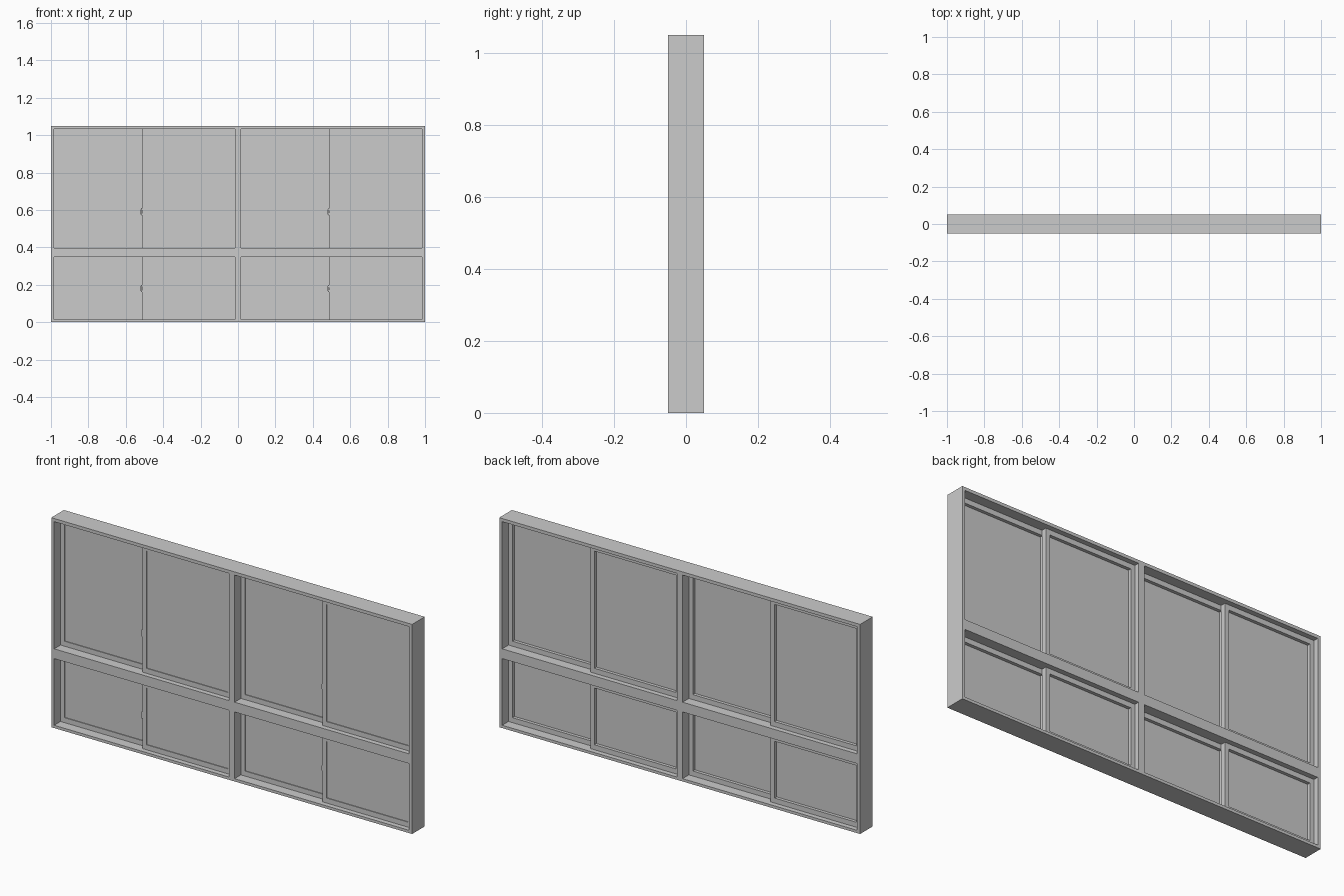
import bpy, bmesh, math
from mathutils import Vector

if "Cube" in bpy.data.objects:
    bpy.data.objects.remove(bpy.data.objects["Cube"])


def lattice(name, xs, zs, holes, y0, y1):
    """Flat frame: grid of cells minus the holes, extruded from y0 to y1."""
    bm = bmesh.new()
    v = [[bm.verts.new((x, y0, z)) for z in zs] for x in xs]
    for i in range(len(xs) - 1):
        for j in range(len(zs) - 1):
            if (i, j) not in holes:
                bm.faces.new((v[i][j], v[i + 1][j], v[i + 1][j + 1], v[i][j + 1]))
    bmesh.ops.delete(bm, geom=[p for p in bm.verts if not p.link_faces], context='VERTS')
    ext = bmesh.ops.extrude_face_region(bm, geom=bm.faces[:], use_keep_orig=True)
    moved = [g for g in ext['geom'] if isinstance(g, bmesh.types.BMVert)]
    bmesh.ops.translate(bm, verts=moved, vec=(0, y1 - y0, 0))
    bmesh.ops.recalc_face_normals(bm, faces=bm.faces[:])
    return finish(name, bm)


def finish(name, bm):
    me = bpy.data.meshes.new(name)
    bm.to_mesh(me)
    bm.free()
    ob = bpy.data.objects.new(name, me)
    bpy.context.collection.objects.link(ob)
    return ob


def box(name, lo, hi):
    bm = bmesh.new()
    bmesh.ops.create_cube(bm, size=1)
    lo, hi = Vector(lo), Vector(hi)
    for p in bm.verts:
        p.co = Vector([lo[k] + (p.co[k] + 0.5) * (hi[k] - lo[k]) for k in range(3)])
    return finish(name, bm)


def sash(name, x0, x1, z0, z1, y):
    """Sliding sash with a thin pane set close to its front face."""
    s, r = 0.022, 0.025
    lattice(name + "_frame", [x0, x0 + s, x1 - s, x1], [z0, z0 + r, z1 - r, z1],
            {(1, 1)}, y, y + 0.025)
    box(name + "_glass", (x0 + s, y + 0.004, z0 + r), (x1 - s, y + 0.009, z1 - r))


def latch(name, x, y, z):
    """Small crescent latch beside the meeting edge."""
    bm = bmesh.new()
    pts = []
    n = 8
    for i in range(n + 1):
        t = math.radians(-60 + 120 * i / n)
        pts.append((x - 0.010 * math.cos(t), z + 0.020 * math.sin(t) / math.sin(math.radians(60))))
    for i in range(n, -1, -1):
        t = math.radians(-60 + 120 * i / n)
        pts.append((x - 0.003 * math.cos(t), z + 0.017 * math.sin(t) / math.sin(math.radians(60))))
    f = bm.faces.new([bm.verts.new((px, y, pz)) for px, pz in pts])
    ext = bmesh.ops.extrude_face_region(bm, geom=[f], use_keep_orig=True)
    moved = [g for g in ext['geom'] if isinstance(g, bmesh.types.BMVert)]
    bmesh.ops.translate(bm, verts=moved, vec=(0, 0.008, 0))
    bmesh.ops.recalc_face_normals(bm, faces=bm.faces[:])
    finish(name, bm)


# Outer frame with mullion and transom
XS = [-1, -0.984, -0.016, 0.016, 0.984, 1]
ZS = [0, 0.014, 0.348, 0.397, 1.034, 1.05]
lattice("window_frame", XS, ZS, {(1, 1), (3, 1), (1, 3), (3, 3)}, -0.05, 0.05)

# Pairs of sliding sashes: right one in the front track, left one in the back track
for side, i in (("left", 1), ("right", 3)):
    x0, x1 = XS[i], XS[i + 1]
    mid = (x0 + x1) / 2
    for level, j, hz in (("lower", 1, 0.18), ("upper", 3, 0.59)):
        tag = f"{side}_{level}"
        sash(tag + "_back_sash", x0, mid + 0.013, ZS[j], ZS[j + 1], 0.0)
        sash(tag + "_front_sash", mid - 0.013, x1, ZS[j], ZS[j + 1], -0.025)
        latch(tag + "_latch", mid - 0.012, -0.022, hz)
